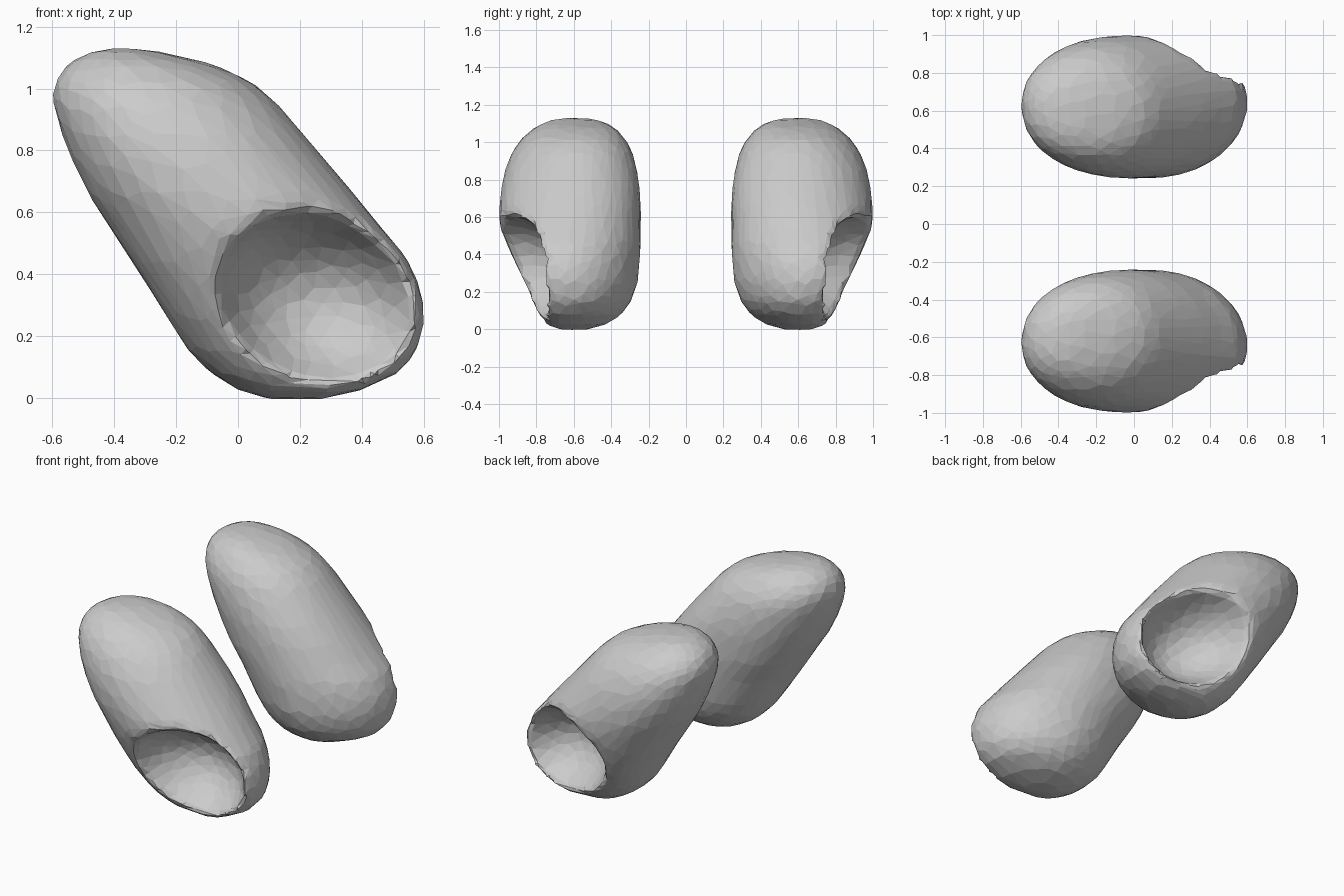
import bpy, bmesh, math
from mathutils import Matrix

if "Cube" in bpy.data.objects:
    bpy.data.objects.remove(bpy.data.objects["Cube"])

# Horizontal slices: z, x left, x right, y inner, y outer
SLICES = [
    (-0.005, 0.10, 0.27, 0.53, 0.64),
    (0.025, 0.00, 0.40, 0.42, 0.74),
    (0.08, -0.09, 0.52, 0.34, 0.80),
    (0.15, -0.16, 0.58, 0.29, 0.85),
    (0.25, -0.225, 0.605, 0.255, 0.91),
    (0.35, -0.285, 0.595, 0.245, 0.95),
    (0.45, -0.35, 0.55, 0.24, 0.98),
    (0.55, -0.415, 0.465, 0.24, 1.00),
    (0.65, -0.48, 0.385, 0.24, 1.00),
    (0.75, -0.53, 0.30, 0.245, 0.99),
    (0.85, -0.57, 0.215, 0.26, 0.97),
    (0.95, -0.60, 0.13, 0.285, 0.93),
    (1.02, -0.597, 0.05, 0.325, 0.88),
    (1.08, -0.555, -0.08, 0.38, 0.81),
    (1.115, -0.49, -0.23, 0.45, 0.74),
    (1.13, -0.43, -0.32, 0.53, 0.67),
]
SIDES = 32


def link(name, bm):
    mesh = bpy.data.meshes.new(name)
    bmesh.ops.recalc_face_normals(bm, faces=bm.faces)
    bm.to_mesh(mesh)
    bm.free()
    obj = bpy.data.objects.new(name, mesh)
    bpy.context.collection.objects.link(obj)
    return obj


def signed_pow(v, p):
    return math.copysign(abs(v) ** p, v)


# Leaning pod body: low slices lean outward on the right and bulge outer left
bm = bmesh.new()
rings = []
for z, xl, xr, yi, yo in SLICES:
    ring = []
    low = max(0, min(1, (0.7 - z) / 0.4))
    for i in range(SIDES):
        a = 2 * math.pi * i / SIDES
        c, s = math.cos(a), math.sin(a)
        p = 0.95 - 0.18 * low if c < 0 < s else 0.95
        lean = (0.06 * low - 0.02 * (1 - low)) * c if c > 0 or low < 0.5 else 0
        x = (xl + xr) / 2 + (xr - xl) / 2 * signed_pow(c, p)
        y = (yi + yo) / 2 + (yo - yi) / 2 * signed_pow(s, p) + lean
        ring.append(bm.verts.new((x, y, z)))
    rings.append(ring)
for lo, hi in zip(rings, rings[1:]):
    for i in range(SIDES):
        j = (i + 1) % SIDES
        bm.faces.new((lo[i], lo[j], hi[j], hi[i]))
bm.faces.new(rings[0])
bm.faces.new(rings[-1])
pod = link("scooped_pod_back", bm)

# Ellipsoid that scoops the hollow out of the outer lower side
bm = bmesh.new()
bmesh.ops.create_icosphere(bm, subdivisions=4, radius=1)
bm.transform(Matrix.Translation((0.28, 1.02, 0.305))
             @ Matrix.Rotation(math.radians(20), 4, 'Y')
             @ Matrix.Diagonal((0.36, 0.46, 0.295, 1)))
cutter = link("scoop_cutter", bm)
cutter.hide_render = True

# Carve, soften the rim, then reduce to irregular flat facets
cut = pod.modifiers.new("scoop", 'BOOLEAN')
cut.operation = 'DIFFERENCE'
cut.solver = 'EXACT'
cut.object = cutter
rem = pod.modifiers.new("even_mesh", 'REMESH')
rem.mode = 'VOXEL'
rem.voxel_size = 0.026
soft = pod.modifiers.new("soften", 'SMOOTH')
soft.factor = 0.5
soft.iterations = 12
dec = pod.modifiers.new("facets", 'DECIMATE')
dec.ratio = 0.09

dg = bpy.context.evaluated_depsgraph_get()
mesh = bpy.data.meshes.new_from_object(pod.evaluated_get(dg))
pod.modifiers.clear()
pod.data = mesh
bpy.data.objects.remove(cutter)
for p in mesh.polygons:
    p.use_smooth = False

# Mirrored front pod
bm = bmesh.new()
bm.from_mesh(mesh)
bm.transform(Matrix.Diagonal((1, -1, 1, 1)))
link("scooped_pod_front", bm)
